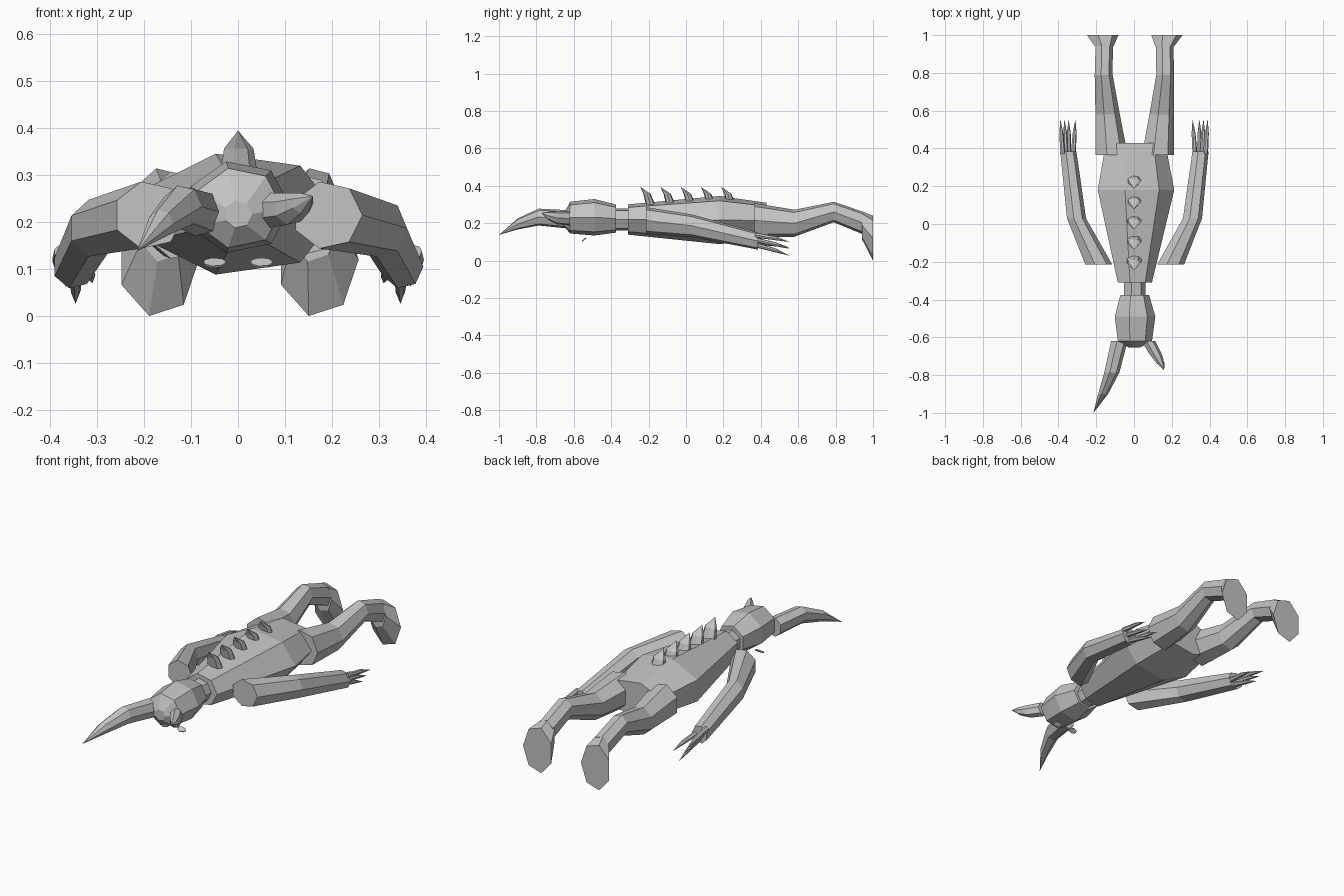
import bpy, bmesh
from math import sin, cos, pi, tau
from mathutils import Vector

starter_cube = bpy.data.objects.get("Cube")
if starter_cube:
    bpy.data.objects.remove(starter_cube, do_unlink=True)

SIDES = 7
GREY = (.55, .55, .55, 1)
grey = bpy.data.materials.new("plain_grey")
grey.use_nodes = True
grey.diffuse_color = GREY
grey.node_tree.nodes["Principled BSDF"].inputs["Base Color"].default_value = GREY


def loft(name, centres, widths, depths=None, upright=False):
    """Skin seven-sided rings along a path; rings face y, or z when upright."""
    bm = bmesh.new()
    depth_axis = Vector((0, 1, 0)) if upright else Vector((0, 0, 1))
    width_axis = Vector((1, 0, 0))
    rings = []
    for centre, width, depth in zip(centres, widths, depths or widths):
        ring = []
        for corner in range(SIDES):
            angle = tau * corner / SIDES
            point = Vector(centre) + width_axis * width * cos(angle) + depth_axis * depth * sin(angle)
            ring.append(bm.verts.new(point))
        rings.append(ring)
    for lower, upper in zip(rings, rings[1:]):
        for corner in range(SIDES):
            following = (corner + 1) % SIDES
            bm.faces.new((lower[corner], lower[following], upper[following], upper[corner]))
    bm.faces.new(rings[0])
    bm.faces.new(rings[-1])
    # Zero-size rings collapse into sharp tips
    bmesh.ops.remove_doubles(bm, verts=bm.verts, dist=.0002)
    bmesh.ops.recalc_face_normals(bm, faces=bm.faces)
    mesh = bpy.data.meshes.new(name)
    bm.to_mesh(mesh)
    bm.free()
    mesh.materials.append(grey)
    part = bpy.data.objects.new(name, mesh)
    bpy.context.collection.objects.link(part)
    return part


def spine(heights, stations):
    """Centre points on the body's middle plane."""
    return [(0, station, height) for station, height in zip(stations, heights)]


def mirrored(points, side):
    return [(side * x, y, z) for x, y, z in points]


def horn(name, base, tip, bend, radius, segments=2, squash=1, upright=False):
    """A pointed shape that bows along the bend direction and tapers to its tip."""
    base, tip, bend = Vector(base), Vector(tip), Vector(bend)
    steps = [(step / segments) ** .75 for step in range(segments + 1)]
    centres = [base.lerp(tip, step) + bend * sin(pi * step) for step in steps]
    widths = [radius * (1 - step ** 3) for step in steps]
    depths = [width * squash for width in widths]
    loft(name, centres, widths, depths, upright)


# Trunk, neck and head
loft("torso", spine([.22, .217, .215], [-.31, .18, .43]),
     widths=[.095, .213, .165], depths=[.083, .132, .097])
loft("neck", spine([.22, .22], [-.4, -.29]), widths=[.06, .06])
loft("head", spine([.217, .23, .232, .225], [-.655, -.62, -.49, -.375]),
     widths=[.03, .095, .113, .08], depths=[.03, .087, .1, .077])

# Uneven horns: one long, one short
horn("long_horn", base=(-.08, -.62, .22), tip=(-.215, -1, .138),
     bend=(.02, 0, .05), radius=.046, segments=3, squash=1.1)
horn("short_horn", base=(.075, -.62, .225), tip=(.16, -.775, .255),
     bend=(0, 0, -.01), radius=.038, segments=3)

# Back spikes curving toward the head
for number in range(5):
    root = Vector((0, .108 * number - .19, .3))
    horn(f"back_spike_{number}", base=root, tip=root + Vector((0, -.055, .095)),
         bend=(0, .015, 0), radius=.042, squash=.6, upright=True)

# Paired limbs follow mirrored paths
for label, side in (("left", 1), ("right", -1)):
    leg_path = [(.123, .365, .215), (.143, .58, .2), (.163, .79, .26), (.16, .95, .2)]
    loft(f"{label}_leg", mirrored(leg_path, side),
         widths=[.09, .068, .05, .048], depths=[.095, .074, .056, .062])
    foot_path = [(.16, .94, .19), (.17, 1, .12)]
    loft(f"{label}_foot", mirrored(foot_path, side),
         widths=[.052, .087], depths=[.076, .123])
    arm_path = [(.19, -.215, .215), (.307, .03, .187), (.35, .385, .105)]
    loft(f"{label}_arm", mirrored(arm_path, side),
         widths=[.075, .053, .045], depths=[.073, .062, .047])

    # Three fingers fan downward, with a thumb on the inner side
    for finger in range(3):
        base, tip = mirrored([(.378 - .016 * finger, .37, .137 - .026 * finger),
                              (.39 - .022 * finger, .555, .1 - .037 * finger)], side)
        horn(f"{label}_finger_{finger}", base, tip, bend=(0, 0, .005), radius=.014)
    base, tip = mirrored([(.322, .37, .1), (.31, .555, .07)], side)
    horn(f"{label}_thumb", base, tip, bend=(0, 0, .005), radius=.014)

    # Small tilted eye plate below the head
    eye = loft(f"{label}_eye", [(0, 0, -.003), (0, 0, .003)],
               widths=[.025, .025], depths=[.014, .014], upright=True)
    eye.location = (side * .05, -.545, .113)
    eye.rotation_euler.x = .7
